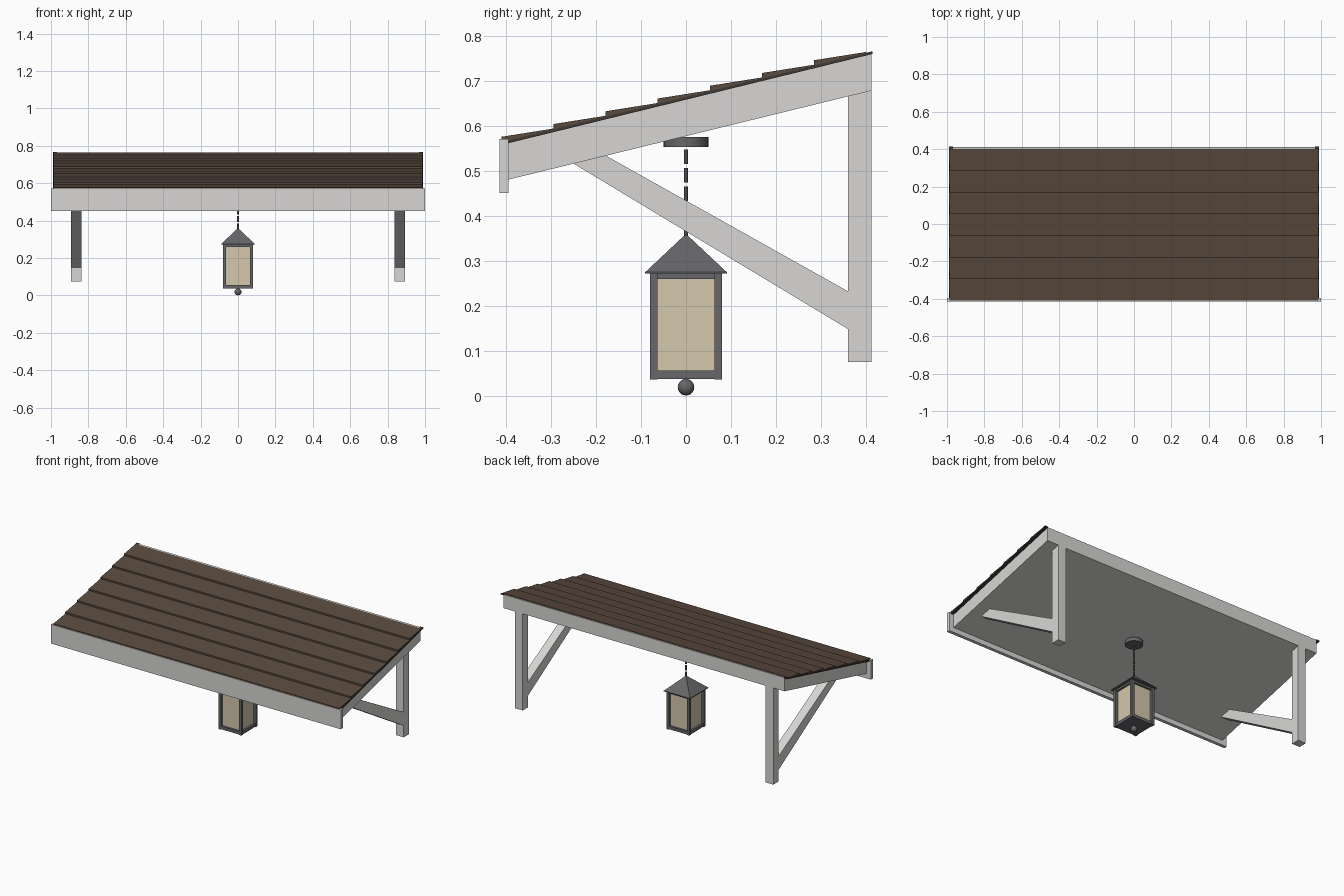
import bpy, bmesh, math

if "Cube" in bpy.data.objects:
    bpy.data.objects.remove(bpy.data.objects["Cube"])


def material(name, rgb):
    m = bpy.data.materials.new(name)
    m.diffuse_color = (*rgb, 1)
    m.use_nodes = True
    m.node_tree.nodes["Principled BSDF"].inputs["Base Color"].default_value = m.diffuse_color
    return m


WHITE = material("painted timber", (0.68, 0.675, 0.66))
BROWN = material("brown shingle", (0.102, 0.069, 0.050))
TRIM = material("dark edge trim", (0.05, 0.04, 0.034))
METAL = material("lantern metal", (0.135, 0.135, 0.145))
GLASS = material("warm glass", (0.66, 0.57, 0.41))


def finish(name, bm, mat):
    bmesh.ops.recalc_face_normals(bm, faces=bm.faces)
    me = bpy.data.meshes.new(name)
    bm.to_mesh(me)
    bm.free()
    me.materials.append(mat)
    ob = bpy.data.objects.new(name, me)
    bpy.context.collection.objects.link(ob)
    return ob


def prism(name, profile, x0, x1, mat):
    """Extrude a (y, z) profile from x0 to x1."""
    bm = bmesh.new()
    f = bm.faces.new([bm.verts.new((x0, y, z)) for y, z in profile])
    ext = bmesh.ops.extrude_face_region(bm, geom=[f])["geom"]
    bmesh.ops.translate(bm, vec=(x1 - x0, 0, 0),
                        verts=[v for v in ext if isinstance(v, bmesh.types.BMVert)])
    return finish(name, bm, mat)


def box(name, x0, x1, y0, y1, z0, z1, mat):
    return prism(name, [(y0, z0), (y1, z0), (y1, z1), (y0, z1)], x0, x1, mat)


def cone(name, r0, r1, z0, z1, sides, mat, turn=0.0):
    bm = bmesh.new()
    bmesh.ops.create_cone(bm, cap_ends=True, segments=sides, radius1=r0, radius2=r1, depth=z1 - z0)
    for v in bm.verts:
        x, y = v.co.x, v.co.y
        v.co.x = x * math.cos(turn) - y * math.sin(turn)
        v.co.y = x * math.sin(turn) + y * math.cos(turn)
        v.co.z += (z0 + z1) / 2
    return finish(name, bm, mat)


def smooth(ob):
    bpy.ops.object.select_all(action='DESELECT')
    ob.select_set(True)
    bpy.context.view_layer.objects.active = ob
    bpy.ops.object.shade_smooth_by_angle(angle=math.radians(40))


def top(y):      # upper surface of the sloping deck
    return 0.662 + 0.245 * y


FRONT, BACK, DEPTH = -0.395, 0.413, 0.085

# Sloping deck and front fascia
prism("roof_deck", [(FRONT, top(FRONT) - DEPTH), (BACK, top(BACK) - DEPTH),
                    (BACK, top(BACK)), (FRONT, top(FRONT))], -0.97, 0.97, WHITE)
box("front_fascia", -1, 1, -0.415, FRONT, 0.45, 0.57, WHITE)

# Seven overlapping tapered shingle courses
step = 0.81 / 7
for i in range(7):
    a = -0.41 + i * step
    b = a + step
    prism(f"shingle_course_{i + 1}", [(a, top(a) - 0.001), (b, top(b) - 0.001),
                                     (b, top(b) + 0.004), (a, top(a) + 0.014)],
          -0.987, 0.987, BROWN)

# Edge trims, wall posts and diagonal braces on both sides
for s, side in ((-1, "left"), (1, "right")):
    prism(f"{side}_edge_trim", [(-0.41, top(-0.41) - 0.004), (0.415, top(0.415) - 0.004),
                                (0.415, top(0.415) + 0.002), (-0.41, top(-0.41) + 0.002)],
          s * 0.967, s * 0.99, TRIM)
    xa, xb = s * 0.838, s * 0.892
    prism(f"{side}_wall_post", [(0.36, 0.075), (BACK, 0.075), (BACK, top(BACK) - DEPTH),
                                (0.36, top(0.36) - DEPTH)], xa, xb, WHITE)
    prism(f"{side}_brace", [(0.36, 0.148), (0.36, 0.232), (-0.178, top(-0.178) - DEPTH),
                            (-0.25, top(-0.25) - DEPTH)], xa, xb, WHITE)

# Ceiling plate and hanging chain
smooth(cone("ceiling_plate", 0.05, 0.05, 0.553, 0.575, 20, METAL))
for i in range(5):
    z = 0.531 - i * 0.041
    cone(f"chain_link_{i + 1}", 0.005, 0.005, z - 0.016, z + 0.016, 8, METAL)

# Lantern: pyramid cap, plates, corner bars, glass and ball finial
cone("lantern_cap", 0.091 * math.sqrt(2), 0.004, 0.274, 0.357, 4, METAL, math.pi / 4)
box("lantern_cap_rim", -0.091, 0.091, -0.091, 0.091, 0.271, 0.275, METAL)
box("lantern_top_plate", -0.075, 0.075, -0.075, 0.075, 0.259, 0.272, METAL)
box("lantern_base", -0.077, 0.077, -0.077, 0.077, 0.037, 0.056, METAL)
for sx in (-1, 1):
    for sy in (-1, 1):
        box("lantern_corner_bar", sx * 0.063, sx * 0.08, sy * 0.063, sy * 0.08,
            0.036, 0.272, METAL)
box("lantern_glass", -0.064, 0.064, -0.064, 0.064, 0.055, 0.26, GLASS)

bm = bmesh.new()
bmesh.ops.create_uvsphere(bm, u_segments=16, v_segments=10, radius=0.0185)
bmesh.ops.translate(bm, vec=(0, 0, 0.0185), verts=bm.verts)
smooth(finish("lantern_finial", bm, METAL))
